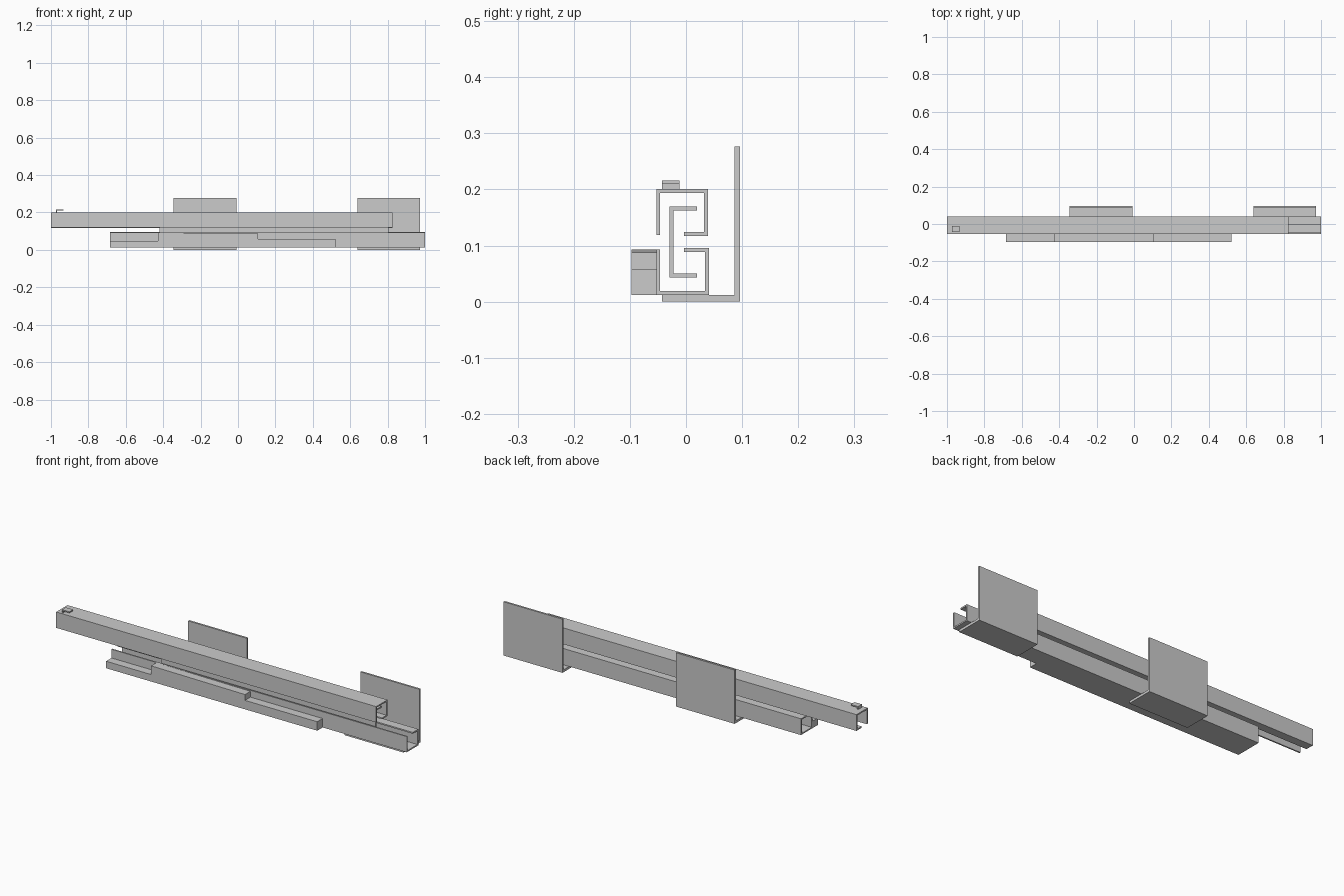
import bpy, bmesh
from mathutils import Vector


def extrude(name, profile, to_3d, depth):
    """Closed 2D profile mapped to 3D by to_3d, then extruded along depth."""
    bm = bmesh.new()
    face = bm.faces.new([bm.verts.new(to_3d(a, b)) for a, b in profile])
    res = bmesh.ops.extrude_face_region(bm, geom=[face])
    verts = [g for g in res["geom"] if isinstance(g, bmesh.types.BMVert)]
    bmesh.ops.translate(bm, verts=verts, vec=Vector(depth))
    bmesh.ops.recalc_face_normals(bm, faces=bm.faces)
    mesh = bpy.data.meshes.new(name)
    bm.to_mesh(mesh)
    bm.free()
    obj = bpy.data.objects.new(name, mesh)
    bpy.context.collection.objects.link(obj)
    return obj


def along_x(name, yz, x0, x1):
    return extrude(name, yz, lambda y, z: (x0, y, z), (x1 - x0, 0, 0))


def along_y(name, xz, y0, y1):
    return extrude(name, xz, lambda x, z: (x, y0, z), (0, y1 - y0, 0))


T = 0.007  # sheet thickness of the rails

# Upper rail: downward channel with an inward lip at the back
along_x("upper_rail", [
    (-0.053, 0.119), (-0.053, 0.201), (0.039, 0.201), (0.039, 0.117),
    (-0.004, 0.117), (-0.004, 0.117 + T), (0.039 - T, 0.117 + T),
    (0.039 - T, 0.201 - T), (-0.053 + T, 0.201 - T), (-0.053 + T, 0.119),
], -1.0, 0.825)

# Lower rail: the same channel turned upward
along_x("lower_rail", [
    (-0.053, 0.093), (-0.053, 0.012), (0.041, 0.012), (0.041, 0.096),
    (-0.004, 0.096), (-0.004, 0.096 - T), (0.041 - T, 0.096 - T),
    (0.041 - T, 0.012 + T), (-0.053 + T, 0.012 + T), (-0.053 + T, 0.093),
], -0.685, 1.0)

# Middle slide: C section linking both rails
along_x("middle_slide", [
    (-0.029, 0.043), (0.02, 0.043), (0.02, 0.043 + T), (-0.029 + T, 0.043 + T),
    (-0.029 + T, 0.17 - T), (0.02, 0.17 - T), (0.02, 0.17), (-0.029, 0.17),
], -0.42, 0.805)

# Stepped block on the front of the lower rail
along_y("stepped_front_block", [
    (-0.685, 0.012), (0.52, 0.012), (0.52, 0.058), (0.108, 0.058),
    (0.108, 0.088), (-0.428, 0.093), (-0.428, 0.048), (-0.685, 0.048),
], -0.097, -0.053)

# L-shaped mounting brackets
for i, x in enumerate((-0.345, 0.638)):
    along_x(f"mounting_bracket_{i + 1}", [
        (-0.043, 0.0), (0.096, 0.0), (0.096, 0.277), (0.086, 0.277),
        (0.086, 0.012), (-0.043, 0.012),
    ], x, x + 0.336)

# Small hook on top of the upper rail
along_y("top_hook", [
    (-0.974, 0.201), (-0.968, 0.201), (-0.968, 0.21), (-0.932, 0.21),
    (-0.932, 0.216), (-0.974, 0.216),
], -0.043, -0.012)
